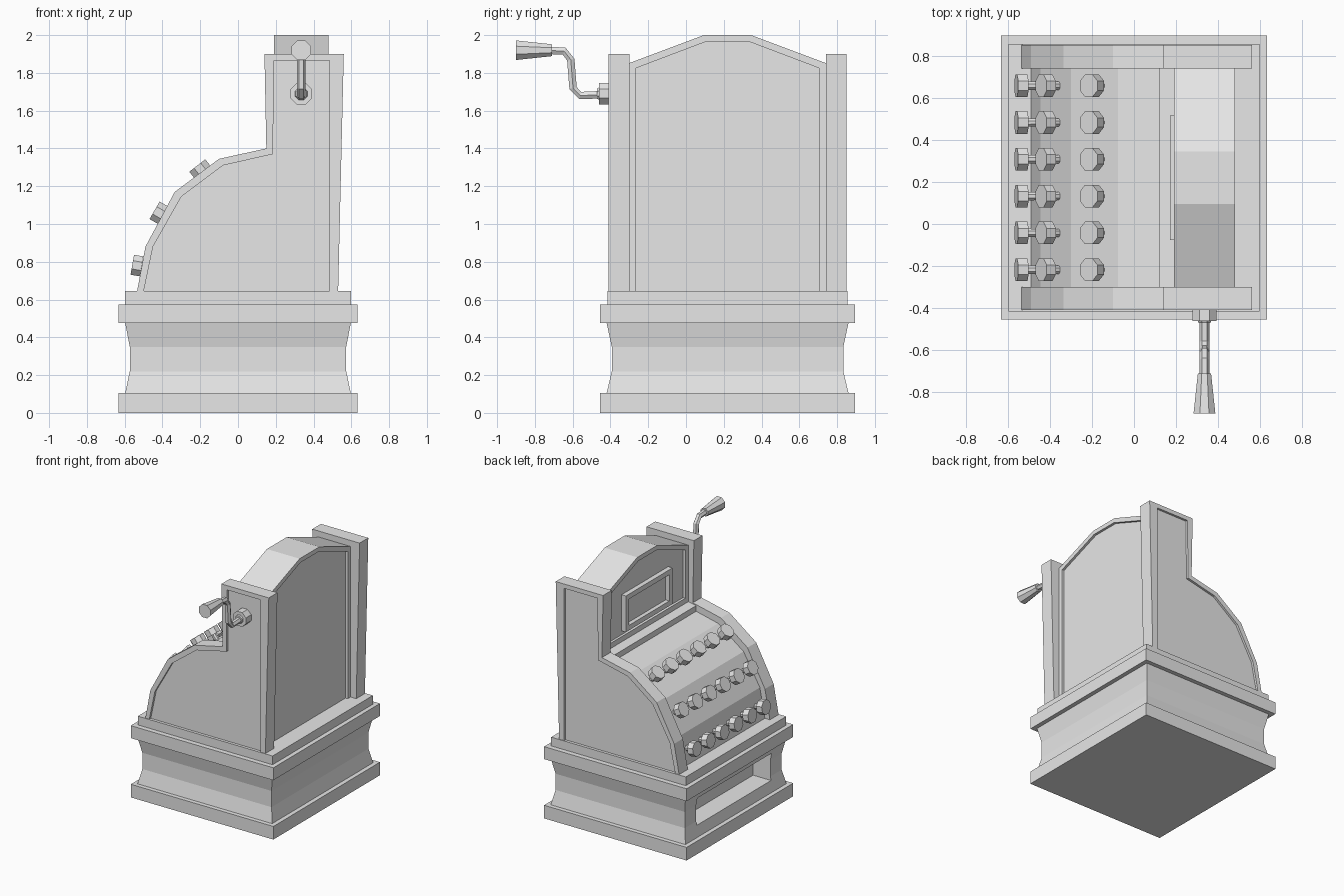
import bpy, bmesh, math
from mathutils import Vector

cube = bpy.data.objects.get("Cube")
if cube:
    bpy.data.objects.remove(cube)

grey = bpy.data.materials.new("plain_grey")
grey.use_nodes = True
grey.diffuse_color = (0.8, 0.8, 0.8, 1)
grey.node_tree.nodes["Principled BSDF"].inputs["Base Color"].default_value = (0.8, 0.8, 0.8, 1)

MID = 0.22  # middle of the cabinet along y


def loft(name, rings):
    """Skin a list of equal-length point loops and cap both ends."""
    bm = bmesh.new()
    loops = [[bm.verts.new(p) for p in ring] for ring in rings]
    n = len(loops[0])
    for a, b in zip(loops, loops[1:]):
        for i in range(n):
            j = (i + 1) % n
            bm.faces.new((a[i], a[j], b[j], b[i]))
    bm.faces.new(loops[0])
    bm.faces.new(loops[-1])
    bmesh.ops.recalc_face_normals(bm, faces=bm.faces)
    mesh = bpy.data.meshes.new(name)
    bm.to_mesh(mesh)
    bm.free()
    mesh.materials.append(grey)
    obj = bpy.data.objects.new(name, mesh)
    bpy.context.collection.objects.link(obj)
    return obj


def in_y(profile, y):
    return [(x, y, z) for x, z in profile]


def in_x(profile, x):
    return [(x, y, z) for y, z in profile]


def rect(x, y, z):
    return [(-x, MID - y, z), (x, MID - y, z), (x, MID + y, z), (-x, MID + y, z)]


def disc(centre, axis, radius, sides):
    axis = Vector(axis).normalized()
    side = Vector((0, 1, 0)) if abs(axis.y) < 0.5 else Vector((1, 0, 0))
    u = axis.cross(side).normalized()
    v = axis.cross(u)
    turns = [2 * math.pi * (i + 0.5) / sides for i in range(sides)]
    return [Vector(centre) + radius * (u * math.cos(t) + v * math.sin(t)) for t in turns]


# Plinth with concave sides, rim and ledge
plinth = loft("base", [rect(x, y, z) for x, y, z in (
    (0.632, 0.675, 0), (0.632, 0.675, 0.105), (0.597, 0.64, 0.105), (0.573, 0.613, 0.22),
    (0.573, 0.613, 0.35), (0.597, 0.64, 0.475), (0.632, 0.675, 0.475), (0.632, 0.675, 0.575),
    (0.597, 0.635, 0.575), (0.597, 0.635, 0.645))])

# Drawer opening cut into the key side
opening = [(-0.25, 0.19), (0.69, 0.19), (0.69, 0.41), (-0.25, 0.41)]
cutter = loft("drawer_cutter", [in_x(opening, -0.8), in_x(opening, -0.42)])
cutter.hide_render = True
cut = plinth.modifiers.new("drawer_opening", "BOOLEAN")
cut.object = cutter
cut.operation = "DIFFERENCE"
bpy.context.view_layer.objects.active = plinth
bpy.ops.object.modifier_apply(modifier=cut.name)
bpy.data.objects.remove(cutter)

# Side walls with recessed panels
wall_outer = [(-0.535, 0.64), (-0.49, 0.88), (-0.335, 1.17), (-0.1, 1.345), (0.15, 1.4),
              (0.14, 1.9), (0.56, 1.9), (0.53, 0.64)]
wall_inner = [(-0.5, 0.64), (-0.45, 0.88), (-0.3, 1.145), (-0.08, 1.31), (0.185, 1.37),
              (0.19, 1.865), (0.485, 1.865), (0.485, 0.64)]
for name, s in (("right_wall", -1), ("left_wall", 1)):
    loft(name, [in_y(wall_outer, MID + s * 0.52), in_y(wall_outer, MID + s * 0.63),
                in_y(wall_inner, MID + s * 0.63), in_y(wall_inner, MID + s * 0.612)])

# Sloped key panel
slope = [(-0.49, 0.64), (-0.445, 0.88), (-0.3, 1.13), (-0.075, 1.295), (0.12, 1.34),
         (0.12, 1.385), (0.2, 1.4), (0.2, 0.64)]
loft("key_panel", [in_y(slope, MID - 0.525), in_y(slope, MID + 0.525)])


# Arched cabinet with recessed front and back faces
def arch(half, foot, shoulder, top, flat):
    return [(MID - half, foot), (MID - half, shoulder), (MID - flat, top),
            (MID + flat, top), (MID + half, shoulder), (MID + half, foot)]


outer = arch(0.525, 0.64, 1.85, 2.0, 0.125)
back_inner = arch(0.485, 0.645, 1.825, 1.965, 0.115)
front_inner = arch(0.485, 1.44, 1.825, 1.965, 0.115)
loft("arched_cabinet", [in_x(front_inner, 0.21), in_x(front_inner, 0.19), in_x(outer, 0.19),
                        in_x(outer, 0.48), in_x(back_inner, 0.48), in_x(back_inner, 0.46)])


# Display window frame
def window(half, low, high):
    return [(MID - half, low), (MID + half, low), (MID + half, high), (MID - half, high)]


frame, pane = window(0.295, 1.47, 1.76), window(0.255, 1.51, 1.72)
loft("display_window", [in_x(frame, 0.215), in_x(frame, 0.172), in_x(pane, 0.172), in_x(pane, 0.205)])

# Three rows of octagonal keys on stems
for row, (x, z, tilt) in enumerate(((-0.535, 0.78, 10), (-0.42, 1.06, 30), (-0.2, 1.29, 52))):
    out = Vector((-math.cos(math.radians(tilt)), 0, math.sin(math.radians(tilt))))
    for col in range(6):
        centre = Vector((x, MID + (col - 2.5) * 0.175, z))
        steps = ((-0.11, 0.02), (-0.025, 0.022), (-0.025, 0.058), (0.025, 0.058))
        loft(f"key_{row + 1}_{col + 1}", [disc(centre + out * d, out, r, 8) for d, r in steps])

# Crank boss, bent rod and tapered handle
boss = ((-0.38, 0.062), (-0.46, 0.062), (-0.46, 0.035), (-0.47, 0.03))
loft("crank_boss", [disc((0.335, y, 1.69), (0, 1, 0), r, 8) for y, r in boss])

path = [Vector((0.335, y, z)) for y, z in (
    (-0.44, 1.685), (-0.56, 1.68), (-0.598, 1.72), (-0.61, 1.87), (-0.645, 1.915), (-0.74, 1.92))]
rod = []
for i, p in enumerate(path):
    along = path[min(i + 1, len(path) - 1)] - path[max(i - 1, 0)]
    axis = along.normalized()
    u = Vector((1, 0, 0))
    v = axis.cross(u)
    rod.append([p + 0.023 * (u * math.cos(k * math.pi / 3) + v * math.sin(k * math.pi / 3))
                for k in range(6)])
loft("crank_rod", rod)

grip = ((-0.71, 0.034), (-0.9, 0.056))
loft("crank_handle", [disc((0.335, y, 1.92), (0, 1, 0), r, 8) for y, r in grip])
